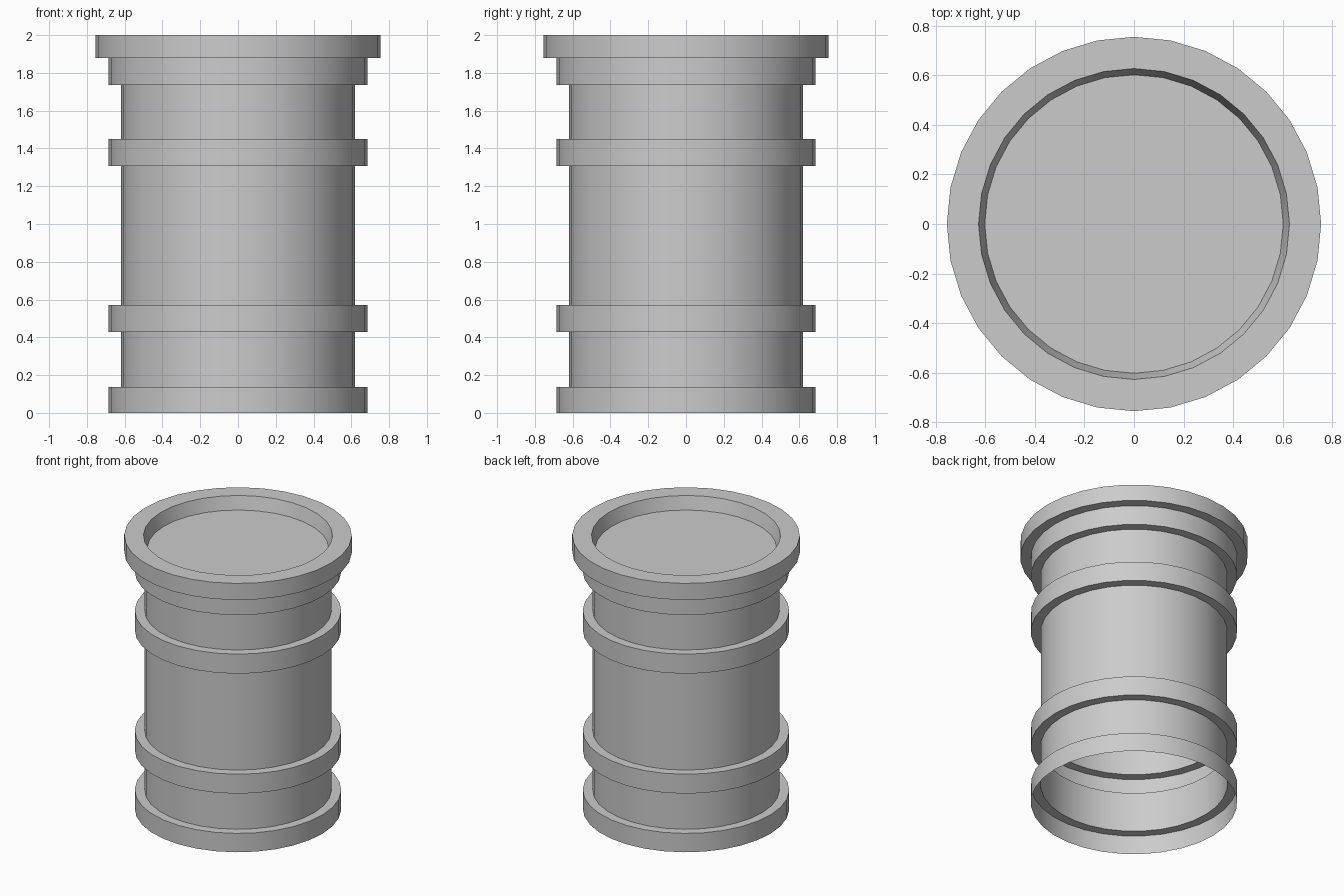
import bpy, bmesh
from math import cos, sin, pi, radians

if "Cube" in bpy.data.objects:
    bpy.data.objects.remove(bpy.data.objects["Cube"])

SIDES = 32
R_BODY, R_HOOP, R_RIM = 0.62, 0.685, 0.755


def lathe(name, profile, cap_end=False):
    """Revolve an (r, z) profile around z into an open shell."""
    bm = bmesh.new()
    rings = [[bm.verts.new((r * cos(2 * pi * i / SIDES), r * sin(2 * pi * i / SIDES), z))
              for i in range(SIDES)] for r, z in profile]
    for lo, hi in zip(rings, rings[1:]):
        for i in range(SIDES):
            j = (i + 1) % SIDES
            bm.faces.new((lo[i], lo[j], hi[j], hi[i]))
    if cap_end:
        bm.faces.new(rings[-1])
    mesh = bpy.data.meshes.new(name)
    bm.to_mesh(mesh)
    bm.free()
    ob = bpy.data.objects.new(name, mesh)
    bpy.context.collection.objects.link(ob)
    bpy.ops.object.select_all(action='DESELECT')
    ob.select_set(True)
    bpy.context.view_layer.objects.active = ob
    bpy.ops.object.shade_smooth_by_angle(angle=radians(30))
    return ob


# Barrel shell: thin wall stepping out at each hoop, open at the bottom
shell = [(R_HOOP, 0), (R_HOOP, 0.138), (R_BODY, 0.138)]
for z0, z1 in ((0.429, 0.571), (1.307, 1.45)):
    shell += [(R_BODY, z0), (R_HOOP, z0), (R_HOOP, z1), (R_BODY, z1)]
# Stepped collar under the rim
shell += [(R_BODY, 1.736), (R_HOOP, 1.736), (R_HOOP, 1.879), (R_RIM, 1.879), (R_RIM, 2.0)]
lathe("barrel_shell", shell)

# Top rim with the tapered recess and its flat lid
lathe("recessed_lid", [(R_RIM, 2.0), (0.627, 2.0), (0.602, 1.905)], cap_end=True)
